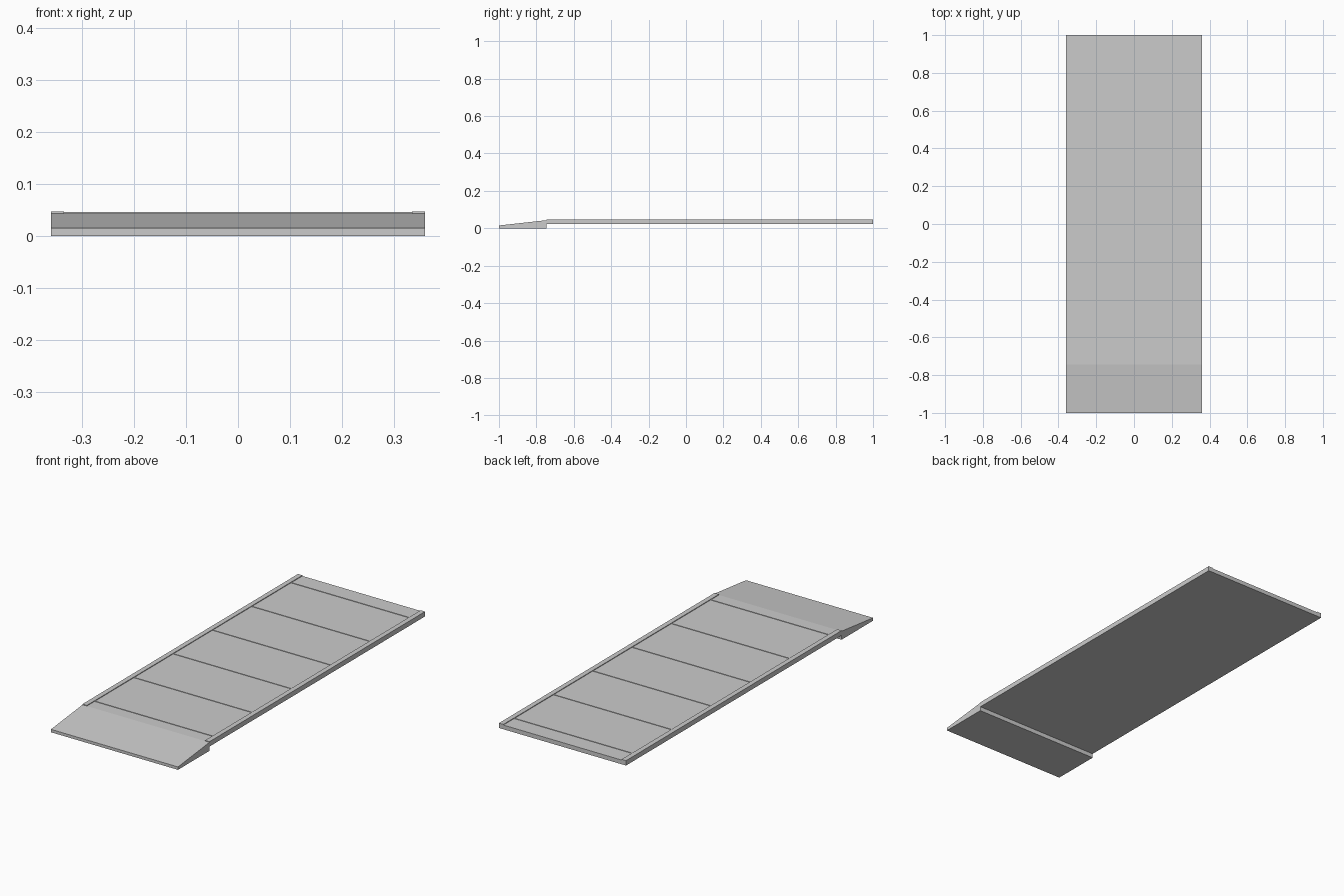
import bpy, bmesh

if "Cube" in bpy.data.objects:
    bpy.data.objects.remove(bpy.data.objects["Cube"])

W = 0.36          # half width
Y_JOIN = -0.745   # where ramp meets deck
DECK_TOP = 0.0435


def mesh_object(name, bm):
    bmesh.ops.recalc_face_normals(bm, faces=bm.faces)
    me = bpy.data.meshes.new(name)
    bm.to_mesh(me)
    bm.free()
    ob = bpy.data.objects.new(name, me)
    bpy.context.collection.objects.link(ob)
    return ob


def prism_x(name, profile, x0, x1):
    """Extrude a (y, z) profile along x."""
    bm = bmesh.new()
    face = bm.faces.new([bm.verts.new((x0, y, z)) for y, z in profile])
    ext = bmesh.ops.extrude_face_region(bm, geom=[face])
    verts = [v for v in ext["geom"] if isinstance(v, bmesh.types.BMVert)]
    bmesh.ops.translate(bm, vec=(x1 - x0, 0, 0), verts=verts)
    return mesh_object(name, bm)


def box(name, x0, x1, y0, y1, z0, z1):
    return prism_x(name, [(y0, z0), (y1, z0), (y1, z1), (y0, z1)], x0, x1)


# Deck slab and entry ramp as one continuous profile
prism_x("deck_and_ramp", [(-1, 0), (Y_JOIN, 0), (Y_JOIN, 0.022), (1, 0.022),
                          (1, DECK_TOP), (Y_JOIN, DECK_TOP), (-1, 0.015)], -W, W)

# Raised edge rails
for side, x0, x1 in (("left", -W, -0.335), ("right", 0.335, W)):
    box(side + "_rail", x0, x1, Y_JOIN, 1, DECK_TOP - 0.002, 0.047)

# Low cross cleats, evenly spaced along the deck
for i in range(6):
    y = -0.68 + i * 0.318
    box(f"cross_cleat_{i + 1}", -0.335, 0.335, y - 0.003, y + 0.003,
        DECK_TOP - 0.002, 0.046)
